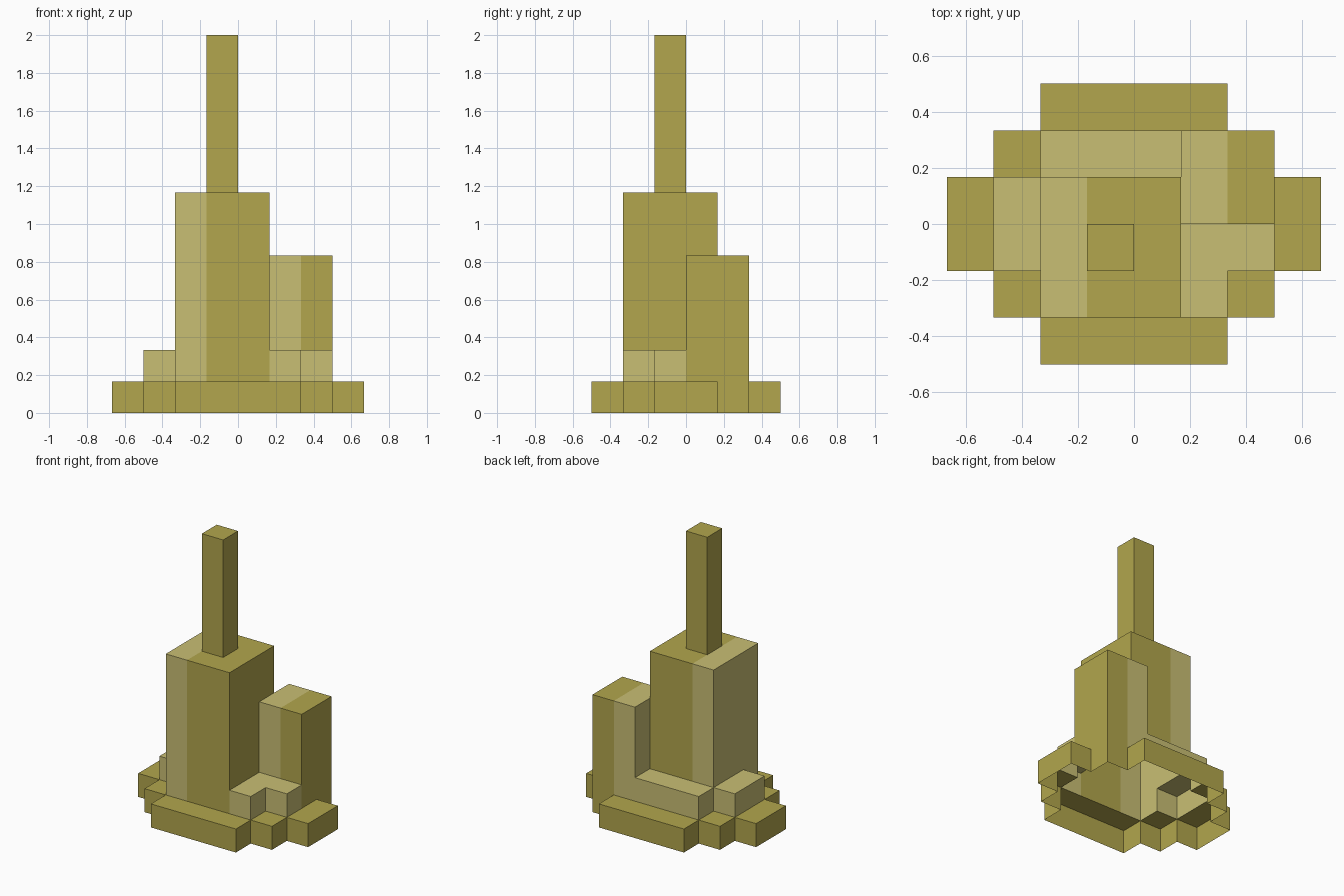
import bpy, bmesh
from mathutils import Vector

cube = bpy.data.objects.get("Cube")
if cube:
    bpy.data.objects.remove(cube, do_unlink=True)

U = 1 / 6  # one block


def material(name, rgb):
    m = bpy.data.materials.new(name)
    m.use_nodes = True
    m.diffuse_color = (*rgb, 1)
    bsdf = m.node_tree.nodes["Principled BSDF"]
    bsdf.inputs["Base Color"].default_value = (*rgb, 1)
    bsdf.inputs["Roughness"].default_value = 0.9
    return m


OLIVE = material("olive", (0.445, 0.381, 0.074))
PALE = material("pale_olive", (0.584, 0.521, 0.174))

# Parts: height in blocks, first x that is olive (pale before it), footprints (x0, x1, y0, y1)
PARTS = {
    "stepped_base": (1, -4, [(-4, 4, -1, 1), (-3, 3, -2, 2), (-2, 2, -3, 3)]),
    "right_step": (2, 4, [(-3, -2, -1, 1)]),
    "back_step": (2, 4, [(-2, 1, 1, 2)]),
    "left_step": (2, 4, [(1, 2, -2, 0), (2, 3, -1, 0)]),
    "side_tower": (5, 2, [(1, 3, 0, 2)]),
    "main_tower": (7, -1, [(-2, 1, -2, 1)]),
    "spire": (12, -1, [(-1, 0, -1, 0)]),
}

# Taller parts replace the columns they stand on
columns = {}
for name, (height, _, footprints) in PARTS.items():
    for x0, x1, y0, y1 in footprints:
        for x in range(x0, x1):
            for y in range(y0, y1):
                columns[x, y] = (name, height)


def add_face(bm, points, normal, slot):
    face = bm.faces.new([bm.verts.new(Vector(p) * U) for p in points])
    face.material_index = slot
    face.normal_update()
    if face.normal.dot(Vector(normal)) < 0:
        face.normal_flip()


# Open-bottomed shell: a roof on each column and walls down to lower neighbours
for name, (height, olive_from, _) in PARTS.items():
    bm = bmesh.new()
    for (x, y), (owner, _) in columns.items():
        if owner != name:
            continue
        slot = 0 if x >= olive_from else 1
        add_face(bm, [(x, y, height), (x + 1, y, height),
                      (x + 1, y + 1, height), (x, y + 1, height)], (0, 0, 1), slot)
        for dx, dy in ((1, 0), (-1, 0), (0, 1), (0, -1)):
            low = columns.get((x + dx, y + dy), ("", 0))[1]
            if low >= height:
                continue
            ax, ay = x + (dx > 0), y + (dy > 0)
            bx, by = ax + abs(dy), ay + abs(dx)
            add_face(bm, [(ax, ay, low), (bx, by, low),
                          (bx, by, height), (ax, ay, height)], (dx, dy, 0), slot)
    # Weld and merge flat areas of one colour
    bmesh.ops.remove_doubles(bm, verts=bm.verts, dist=0.001)
    bmesh.ops.dissolve_limit(bm, angle_limit=0.01, verts=bm.verts, edges=bm.edges,
                             delimit={'MATERIAL'})
    mesh = bpy.data.meshes.new(name)
    bm.to_mesh(mesh)
    bm.free()
    mesh.materials.append(OLIVE)
    mesh.materials.append(PALE)
    bpy.context.collection.objects.link(bpy.data.objects.new(name, mesh))
